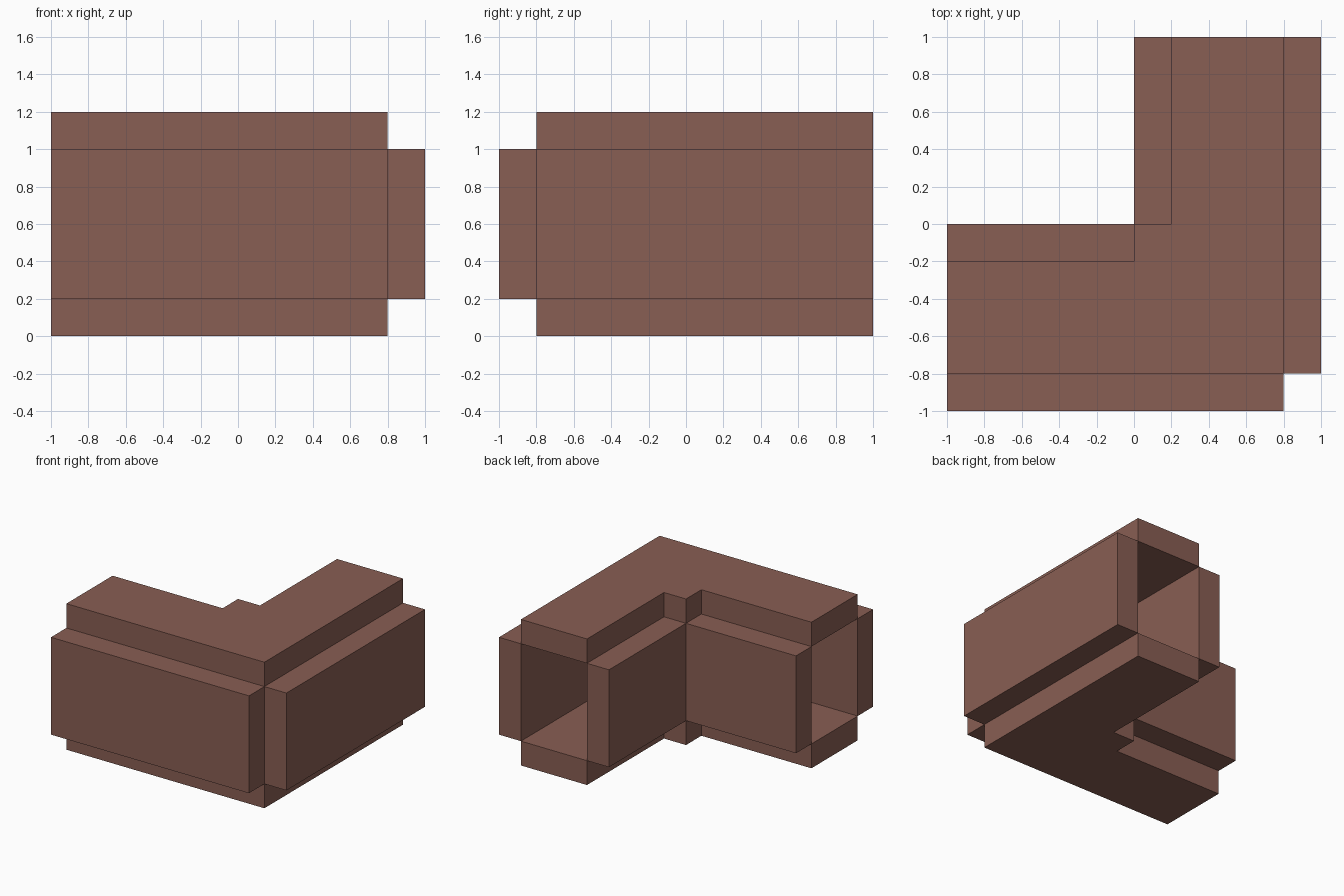
import bpy
import bmesh

cube = bpy.data.objects.get("Cube")
if cube:
    bpy.data.objects.remove(cube, do_unlink=True)

# One flat brown for everything
brown = bpy.data.materials.new("brown")
brown.use_nodes = True
colour = (0.25, 0.112, 0.087, 1)
brown.diffuse_color = colour
brown.node_tree.nodes["Principled BSDF"].inputs["Base Color"].default_value = colour


def prism(name, outline, bottom, top):
    """Extrude a plan outline between two heights."""
    bm = bmesh.new()
    base = bm.faces.new([bm.verts.new((x, y, bottom)) for x, y in outline])
    result = bmesh.ops.extrude_face_region(bm, geom=[base], use_keep_orig=True)
    raised = [v for v in result["geom"] if isinstance(v, bmesh.types.BMVert)]
    bmesh.ops.translate(bm, verts=raised, vec=(0, 0, top - bottom))
    bmesh.ops.recalc_face_normals(bm, faces=bm.faces)
    mesh = bpy.data.meshes.new(name)
    bm.to_mesh(mesh)
    bm.free()
    mesh.materials.append(brown)
    obj = bpy.data.objects.new(name, mesh)
    bpy.context.collection.objects.link(obj)
    return obj


def wall(name, x0, x1, y0, y1):
    return prism(name, [(x0, y0), (x1, y0), (x1, y1), (x0, y1)], 0.2, 1.0)


# L-shaped floor and ceiling, stepped at the inner corner
plan = [(-1, -0.8), (0.8, -0.8), (0.8, 1), (0.2, 1),
        (0.2, 0), (0, 0), (0, -0.2), (-1, -0.2)]
prism("floor_slab", plan, 0, 0.2)
prism("ceiling_slab", plan, 1.0, 1.2)

# Walls along both arms; the arm ends stay open
wall("outer_front_wall", -1, 0.8, -1, -0.8)
wall("outer_side_wall", 0.8, 1, -0.8, 1)
wall("inner_back_wall", -1, 0, -0.2, 0)
wall("inner_side_wall", 0, 0.2, 0, 1)
